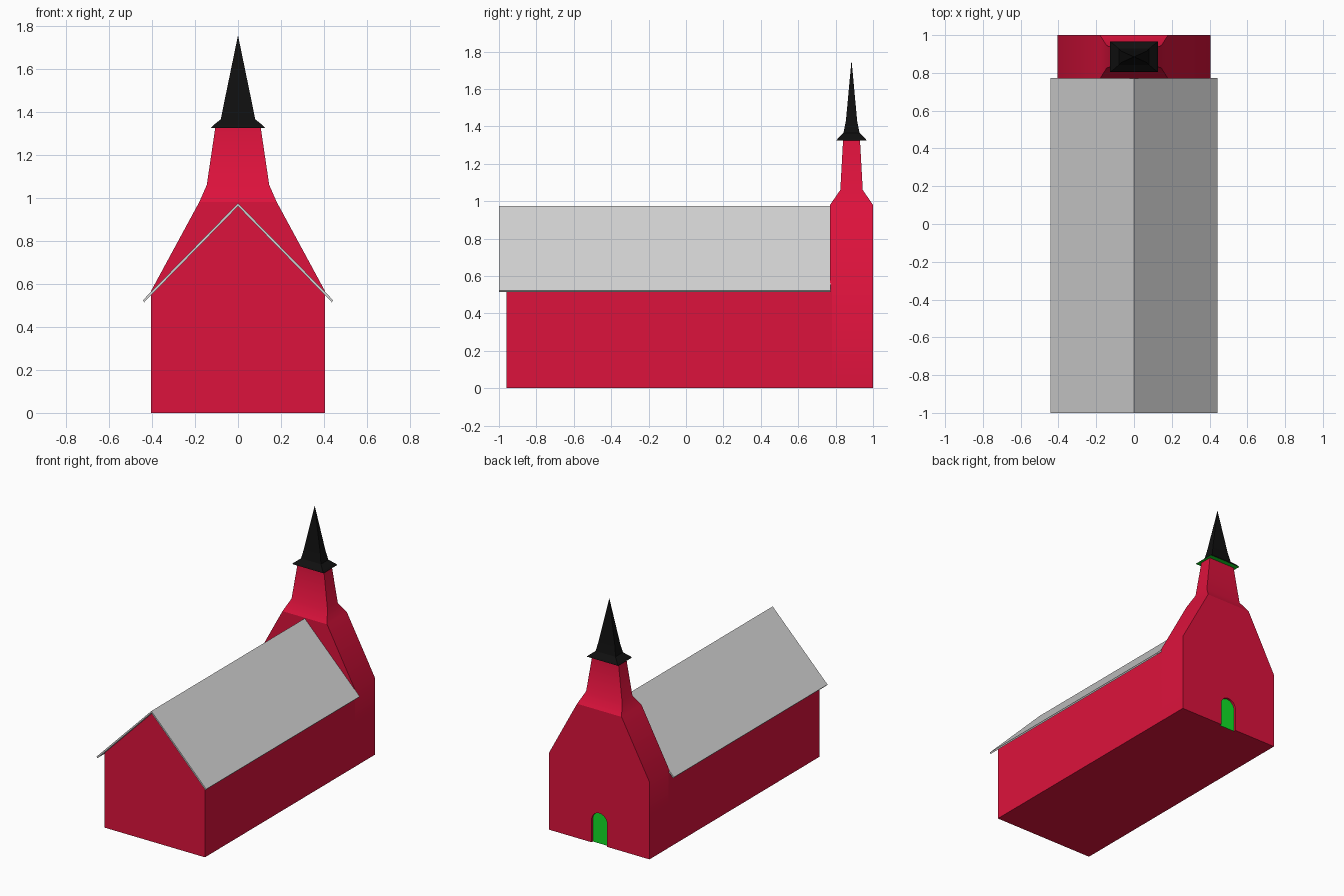
import bpy, bmesh, math

cube = bpy.data.objects.get("Cube")
if cube:
    bpy.data.objects.remove(cube, do_unlink=True)


def material(name, color):
    m = bpy.data.materials.new(name)
    m.use_nodes = True
    m.diffuse_color = (*color, 1)
    m.node_tree.nodes["Principled BSDF"].inputs["Base Color"].default_value = (*color, 1)
    return m


RED = material("crimson paint", (0.72, 0.006, 0.045))
GREY = material("light grey roofing", (0.65, 0.65, 0.65))
BLACK = material("black slate", (0.005, 0.005, 0.005))
GREEN = material("bright green", (0.006, 0.74, 0.02))


def finish(name, bm, mats):
    bmesh.ops.recalc_face_normals(bm, faces=bm.faces)
    mesh = bpy.data.meshes.new(name)
    bm.to_mesh(mesh)
    bm.free()
    ob = bpy.data.objects.new(name, mesh)
    bpy.context.collection.objects.link(ob)
    for m in mats:
        mesh.materials.append(m)
    return ob


def extrude_profile(name, profile, y0, y1, mat):
    """Prism along y from an (x, z) outline."""
    bm = bmesh.new()
    face = bm.faces.new([bm.verts.new((x, y0, z)) for x, z in profile])
    ext = bmesh.ops.extrude_face_region(bm, geom=[face])["geom"]
    verts = [v for v in ext if isinstance(v, bmesh.types.BMVert)]
    bmesh.ops.translate(bm, verts=verts, vec=(0, y1 - y0, 0))
    return finish(name, bm, [mat])


def loft(name, rings, yc, mats, apex=None):
    """Stack of rectangles given as (z, half x, half y), closed by a cap or an apex."""
    bm = bmesh.new()
    loops = [[bm.verts.new((sx * hx, yc + sy * hy, z))
              for sx, sy in ((-1, -1), (1, -1), (1, 1), (-1, 1))] for z, hx, hy in rings]
    bm.faces.new(loops[0])
    for a, b in zip(loops, loops[1:]):
        for i in range(4):
            j = (i + 1) % 4
            bm.faces.new((a[i], a[j], b[j], b[i]))
    if apex:
        tip = bm.verts.new((0, yc, apex))
        for i in range(4):
            bm.faces.new((loops[-1][i], loops[-1][(i + 1) % 4], tip))
    else:
        bm.faces.new(loops[-1])
    return finish(name, bm, mats)


def activate(ob):
    bpy.ops.object.select_all(action='DESELECT')
    ob.select_set(True)
    bpy.context.view_layer.objects.active = ob


# Roof: thin folded sheet
RIDGE, EAVE_X, EAVE_Z, THICK = 0.975, 0.443, 0.523, 0.015
slope = (RIDGE - EAVE_Z) / EAVE_X
extrude_profile("nave_roof", [(-EAVE_X, EAVE_Z), (0, RIDGE), (EAVE_X, EAVE_Z),
                              (EAVE_X - 0.007, EAVE_Z - 0.009), (0, RIDGE - THICK),
                              (0.007 - EAVE_X, EAVE_Z - 0.009)], -1, 0.772, GREY)

# Nave walls with gable, tucked just under the roof skin
W = 0.405
top = RIDGE - THICK / 2
extrude_profile("nave_walls", [(-W, 0), (W, 0), (W, top - slope * W), (0, top),
                               (-W, top - slope * W)], -0.96, 0.78, RED)

# Tower with sloping shoulders and a flared skirt
YC = 0.885
tower = loft("tower", [(0, W, 0.115), (0.565, W, 0.115), (0.98, 0.18, 0.115),
                       (1.06, 0.145, 0.06), (1.33, 0.105, 0.045)], YC, [RED])


# Arched doorway recess and door leaf
def arch(r, spring, bottom):
    steps = [math.pi * i / 12 for i in range(13)]
    return [(-r, bottom), (r, bottom)] + [(r * math.cos(a), spring + r * math.sin(a)) for a in steps]


cutter = extrude_profile("doorway_cutter", arch(0.063, 0.165, -0.05), 0.982, 1.05, RED)
cutter.hide_render = True
cut = tower.modifiers.new("doorway", 'BOOLEAN')
cut.operation = 'DIFFERENCE'
cut.solver = 'EXACT'
cut.object = cutter
activate(tower)
bpy.ops.object.modifier_apply(modifier=cut.name)
bpy.data.objects.remove(cutter, do_unlink=True)
activate(tower)
bpy.ops.object.shade_smooth_by_angle(angle=math.radians(33))
extrude_profile("door", arch(0.063, 0.165, 0), 0.979, 0.985, GREEN)

# Spire with flared eaves and a green soffit
spire = loft("spire", [(1.325, 0.127, 0.08), (1.335, 0.117, 0.074), (1.365, 0.08, 0.043),
                       (1.43, 0.067, 0.03)], YC, [BLACK, GREEN], apex=1.755)
for p in spire.data.polygons:
    p.material_index = 1 if p.normal.z < -0.9 else 0
